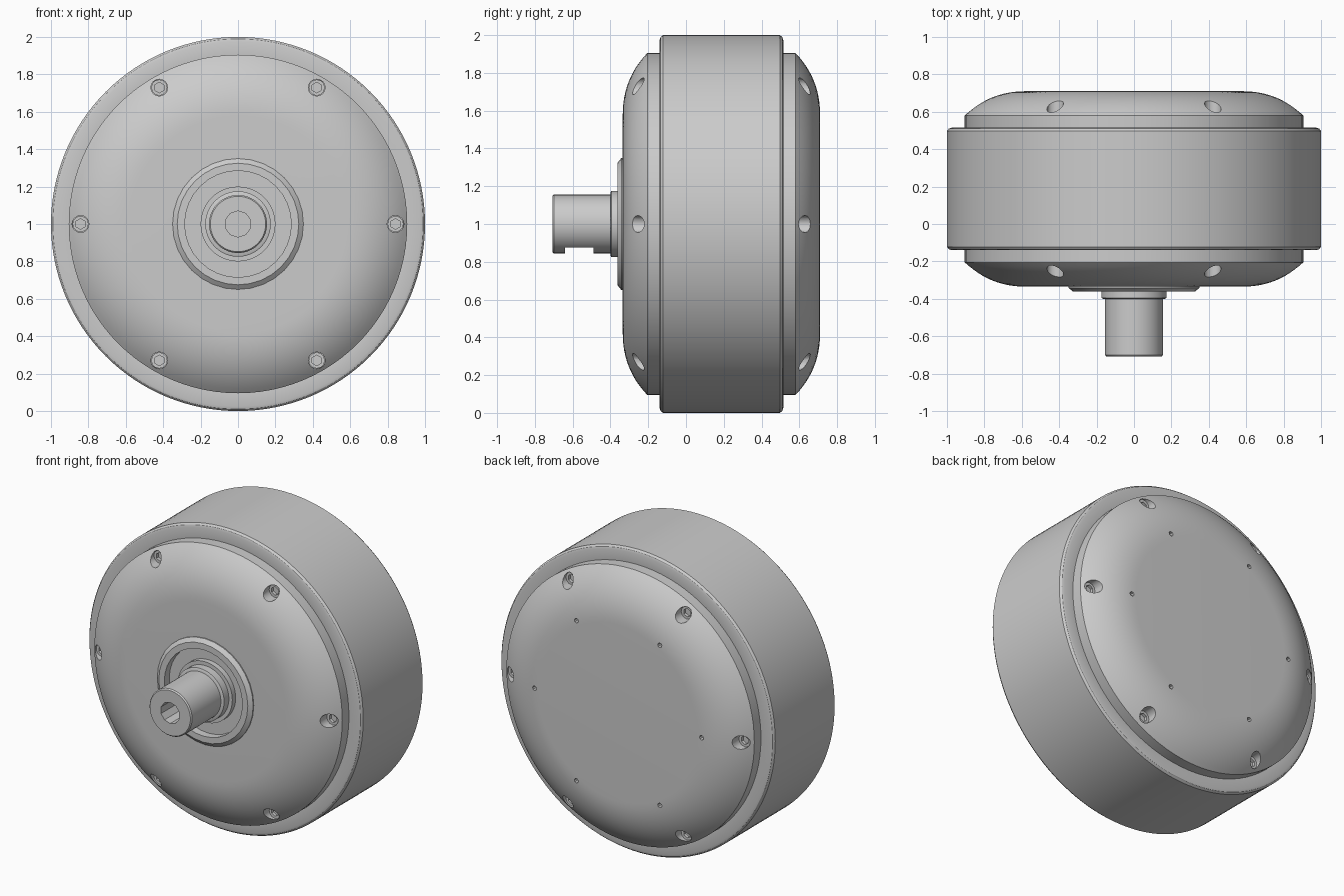
import bpy, bmesh
from math import cos, sin, pi, radians
from mathutils import Matrix, Vector

if "Cube" in bpy.data.objects:
    bpy.data.objects.remove(bpy.data.objects["Cube"], do_unlink=True)

metal = bpy.data.materials.new("grey metal")
metal.use_nodes = True
GREY = (0.6, 0.6, 0.6, 1)
metal.diffuse_color = GREY
metal.node_tree.nodes["Principled BSDF"].inputs["Base Color"].default_value = GREY

MID = 0.1875  # depth of the mirror plane between both covers


def add_object(name, bm):
    bmesh.ops.recalc_face_normals(bm, faces=bm.faces)
    mesh = bpy.data.meshes.new(name)
    bm.to_mesh(mesh)
    bm.free()
    obj = bpy.data.objects.new(name, mesh)
    bpy.context.collection.objects.link(obj)
    mesh.materials.append(metal)
    return obj


def lathe(name, profile, sides, closed=False):
    """Turn (radius, y) points around the motor axis."""
    bm = bmesh.new()
    verts = [bm.verts.new((r, y, 1)) for r, y in profile]
    pairs = list(zip(verts, verts[1:]))
    if closed:
        pairs.append((verts[-1], verts[0]))
    edges = [bm.edges.new(p) for p in pairs]
    bmesh.ops.spin(bm, geom=verts + edges, cent=(0, 0, 1), axis=(0, 1, 0),
                   angle=2 * pi, steps=sides, use_merge=True)
    bmesh.ops.remove_doubles(bm, verts=bm.verts, dist=1e-5)
    return add_object(name, bm)


def add_rod(bm, x, z, y0, y1, radius, sides):
    """Cylinder along y, between two depths."""
    place = Matrix.Translation((x, (y0 + y1) / 2, z)) @ Matrix.Rotation(pi / 2, 4, 'X')
    bmesh.ops.create_cone(bm, cap_ends=True, segments=sides, radius1=radius,
                          radius2=radius, depth=abs(y1 - y0), matrix=place)


def circle_spots(radius):
    return [(radius * cos(k * pi / 3), 1 + radius * sin(k * pi / 3)) for k in range(6)]


def cut(obj, bm):
    """Subtract the cutter shapes and keep only the result."""
    cutter = add_object("cutter", bm)
    cutter.hide_render = True
    mod = obj.modifiers.new("cut", 'BOOLEAN')
    mod.operation, mod.solver, mod.object = 'DIFFERENCE', 'EXACT', cutter
    deps = bpy.context.evaluated_depsgraph_get()
    result = bpy.data.meshes.new_from_object(obj.evaluated_get(deps))
    obj.modifiers.remove(mod)
    obj.data = result
    bpy.data.objects.remove(cutter, do_unlink=True)


def smooth(obj, angle=28):
    bpy.ops.object.select_all(action='DESELECT')
    obj.select_set(True)
    bpy.context.view_layer.objects.active = obj
    bpy.ops.object.shade_smooth_by_angle(angle=radians(angle))


def mirror_y(points):
    return [(r, 2 * MID - y) for r, y in points]


# Rounded shoulder shared by both covers
a, b, c = Vector((0.58, -0.335)), Vector((0.77, -0.335)), Vector((0.905, -0.205))
dome = [tuple(a * (1 - t) ** 2 + b * 2 * t * (1 - t) + c * t * t)
        for t in [i / 12 for i in range(13)]]
skirt = [(0.905, -0.1), (0, -0.1)]

# Outer drum with chamfered edges
edge = [(0.9, -0.135), (0.975, -0.14), (0.99, -0.135), (1, -0.122)]
rim = lathe("outer_drum", edge + mirror_y(edge)[::-1], 128, closed=True)
smooth(rim)

# Front cover with bearing recess, and plain back cover
front = lathe("front_cover", [(0, -0.31), (0.285, -0.31), (0.285, -0.335)] + dome + skirt, 96)
back = lathe("back_cover", mirror_y([(0, -0.335)] + dome + skirt), 96)

for cover, flip, side in ((front, False, "front"), (back, True, "back")):
    def depth(y):
        return 2 * MID - y if flip else y

    # Screw holes through the shoulder, small holes on the flat back
    bm = bmesh.new()
    for x, z in circle_spots(0.842):
        add_rod(bm, x, z, depth(-0.45), depth(-0.19), 0.045, 16)
    if flip:
        for x, z in circle_spots(0.61):
            add_rod(bm, x, z, depth(-0.4), depth(-0.27), 0.015, 8)
    cut(cover, bm)
    smooth(cover)

    # Socket screws seated in the holes
    bm = bmesh.new()
    for x, z in circle_spots(0.842):
        add_rod(bm, x, z, depth(-0.215), depth(-0.18), 0.043, 12)
    screws = add_object(side + "_screws", bm)
    bm = bmesh.new()
    for x, z in circle_spots(0.842):
        add_rod(bm, x, z, depth(-0.25), depth(-0.195), 0.028, 6)
    cut(screws, bm)

# Raised bearing ring around the recess
ring = lathe("bearing_ring", [(0.285, -0.31), (0.285, -0.362), (0.325, -0.362),
                              (0.35, -0.342), (0.35, -0.31)], 32, closed=True)
smooth(ring)

# Stepped collar at the shaft root
collar = lathe("shaft_collar", [(0, -0.3), (0.2, -0.3), (0.2, -0.345), (0.175, -0.345),
                                (0.175, -0.395), (0.165, -0.4), (0, -0.4)], 48)
smooth(collar)

# Output shaft with keyway flat below and a blind centre hole
shaft = lathe("output_shaft", [(0, -0.3), (0.155, -0.3), (0.155, -0.7),
                               (0.148, -0.708), (0, -0.708)], 64)
bm = bmesh.new()
add_rod(bm, 0, 1, -0.8, -0.52, 0.07, 10)
bmesh.ops.create_cube(bm, size=1, matrix=Matrix.Translation((0, -0.565, 0.825))
                      @ Matrix.Diagonal((0.5, 0.15, 0.1, 1)))
cut(shaft, bm)
smooth(shaft)
